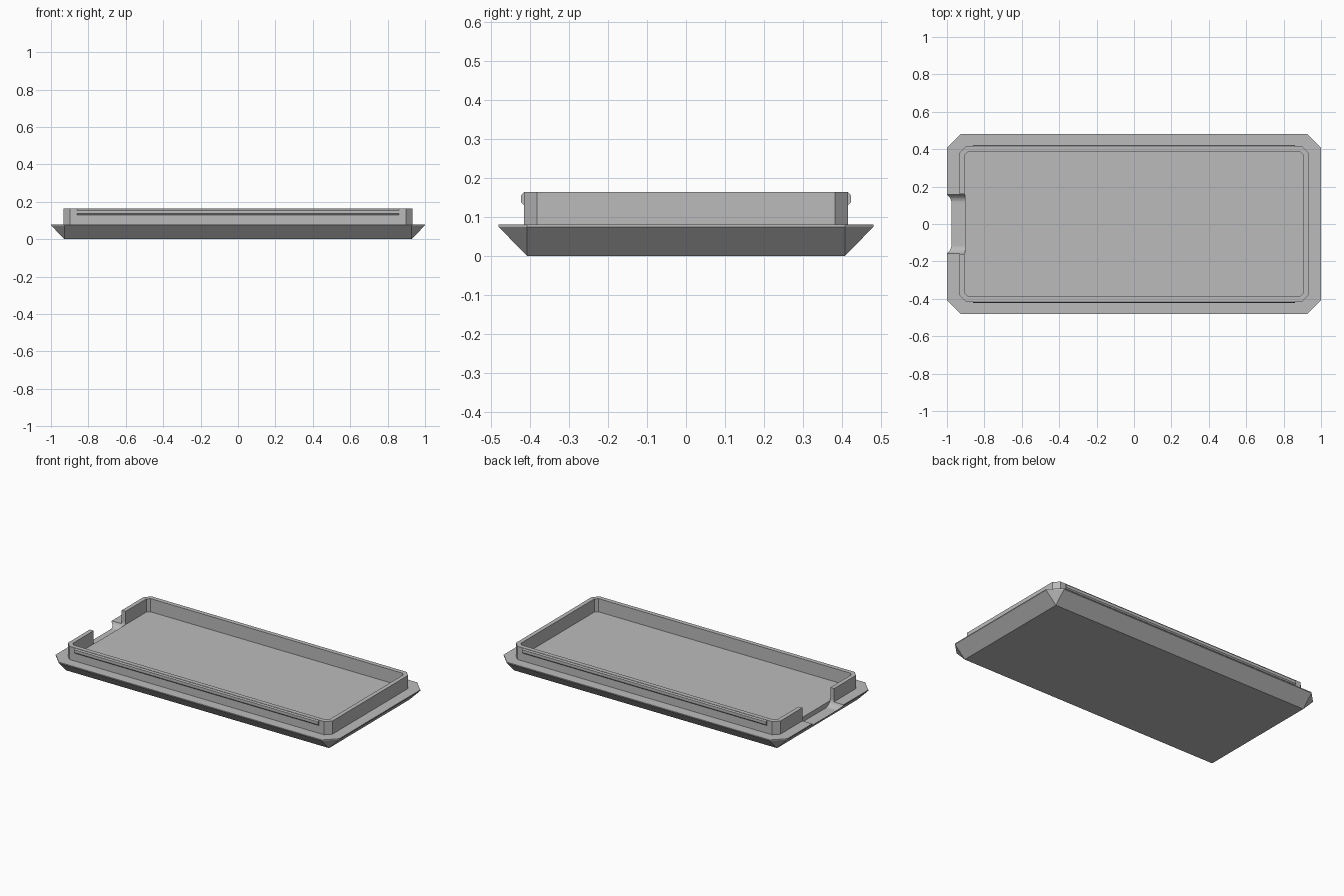
import bpy, bmesh

old = bpy.data.objects.get("Cube")
if old:
    bpy.data.objects.remove(old, do_unlink=True)

grey = bpy.data.materials.new("plain grey")
grey.use_nodes = True
GREY = (0.5, 0.5, 0.5, 1)
grey.diffuse_color = GREY
grey.node_tree.nodes["Principled BSDF"].inputs["Base Color"].default_value = GREY


def finish(name, bm):
    bmesh.ops.recalc_face_normals(bm, faces=bm.faces)
    mesh = bpy.data.meshes.new(name)
    bm.to_mesh(mesh)
    bm.free()
    mesh.materials.append(grey)
    obj = bpy.data.objects.new(name, mesh)
    bpy.context.collection.objects.link(obj)
    return obj


def octagon(hx, hy, c):
    """Rectangle outline with clipped corners, counter-clockwise."""
    return [(hx, c - hy), (hx, hy - c), (hx - c, hy), (c - hx, hy),
            (-hx, hy - c), (-hx, c - hy), (c - hx, -hy), (hx - c, -hy)]


def loft(name, rings):
    """Skin a stack of (outline, z) rings and cap both ends."""
    bm = bmesh.new()
    loops = [[bm.verts.new((x, y, z)) for x, y in pts] for pts, z in rings]
    n = len(loops[0])
    for a, b in zip(loops, loops[1:]):
        for i in range(n):
            j = (i + 1) % n
            bm.faces.new((a[i], a[j], b[j], b[i]))
    bm.faces.new(loops[0])
    bm.faces.new(loops[-1])
    bmesh.ops.remove_doubles(bm, verts=bm.verts, dist=0.0005)
    return finish(name, bm)


def extrude_x(name, profile, x0, x1):
    """Prism from a y-z profile, running along x."""
    bm = bmesh.new()
    face = bm.faces.new([bm.verts.new((x0, y, z)) for y, z in profile])
    out = bmesh.ops.extrude_face_region(bm, geom=[face])["geom"]
    verts = [v for v in out if isinstance(v, bmesh.types.BMVert)]
    bmesh.ops.translate(bm, verts=verts, vec=(x1 - x0, 0, 0))
    return finish(name, bm)


def cut(obj, cutter):
    mod = obj.modifiers.new("cut", 'BOOLEAN')
    mod.operation = 'DIFFERENCE'
    mod.solver = 'EXACT'
    mod.object = cutter
    cutter.hide_render = True
    cutter.hide_viewport = True
    cutter.display_type = 'WIRE'


RIM_Z, TOP_Z = 0.08, 0.164

# Flared base: rectangular underside opening to a clipped-corner rim
foot = octagon(0.927, 0.407, 0)
rim = octagon(1.0, 0.48, 0.073)
base = loft("flared_base", [(foot, 0), (rim, 0.074), (rim, RIM_Z)])

# Raised wall: a closed ring, built as a skin that goes up, in and down
outer, inner = octagon(0.932, 0.415, 0.034), octagon(0.905, 0.387, 0.018)
bm = bmesh.new()
stack = [(outer, RIM_Z), (outer, TOP_Z), (inner, TOP_Z), (inner, RIM_Z)]
loops = [[bm.verts.new((x, y, z)) for x, y in pts] for pts, z in stack]
for k, a in enumerate(loops):
    b = loops[(k + 1) % len(loops)]
    for i in range(8):
        j = (i + 1) % 8
        bm.faces.new((a[i], a[j], b[j], b[i]))
wall = finish("raised_wall", bm)

# Snap ridges along both long walls
for side, name in ((-1, "front_snap_ridge"), (1, "back_snap_ridge")):
    profile = [(0.41, 0.130), (0.416, 0.130), (0.422, 0.137),
               (0.422, 0.155), (0.416, 0.162), (0.41, 0.162)]
    extrude_x(name, [(side * y, z) for y, z in profile], -0.86, 0.86)

# Connector notch with rounded lower corners, through one end
notch = extrude_x("notch_cutter", [(0.16, 0.05), (0.16, 0.3), (-0.16, 0.3), (-0.16, 0.05)],
                  -1.1, -0.904)
bm = bmesh.new()
bm.from_mesh(notch.data)
low = [e for e in bm.edges if all(v.co.z < 0.06 for v in e.verts)
       and abs(e.verts[0].co.y - e.verts[1].co.y) < 0.01]
bmesh.ops.bevel(bm, geom=low, offset=0.045, segments=8, profile=0.5, affect='EDGES')
bm.to_mesh(notch.data)
bm.free()
cut(base, notch)
cut(wall, notch)
